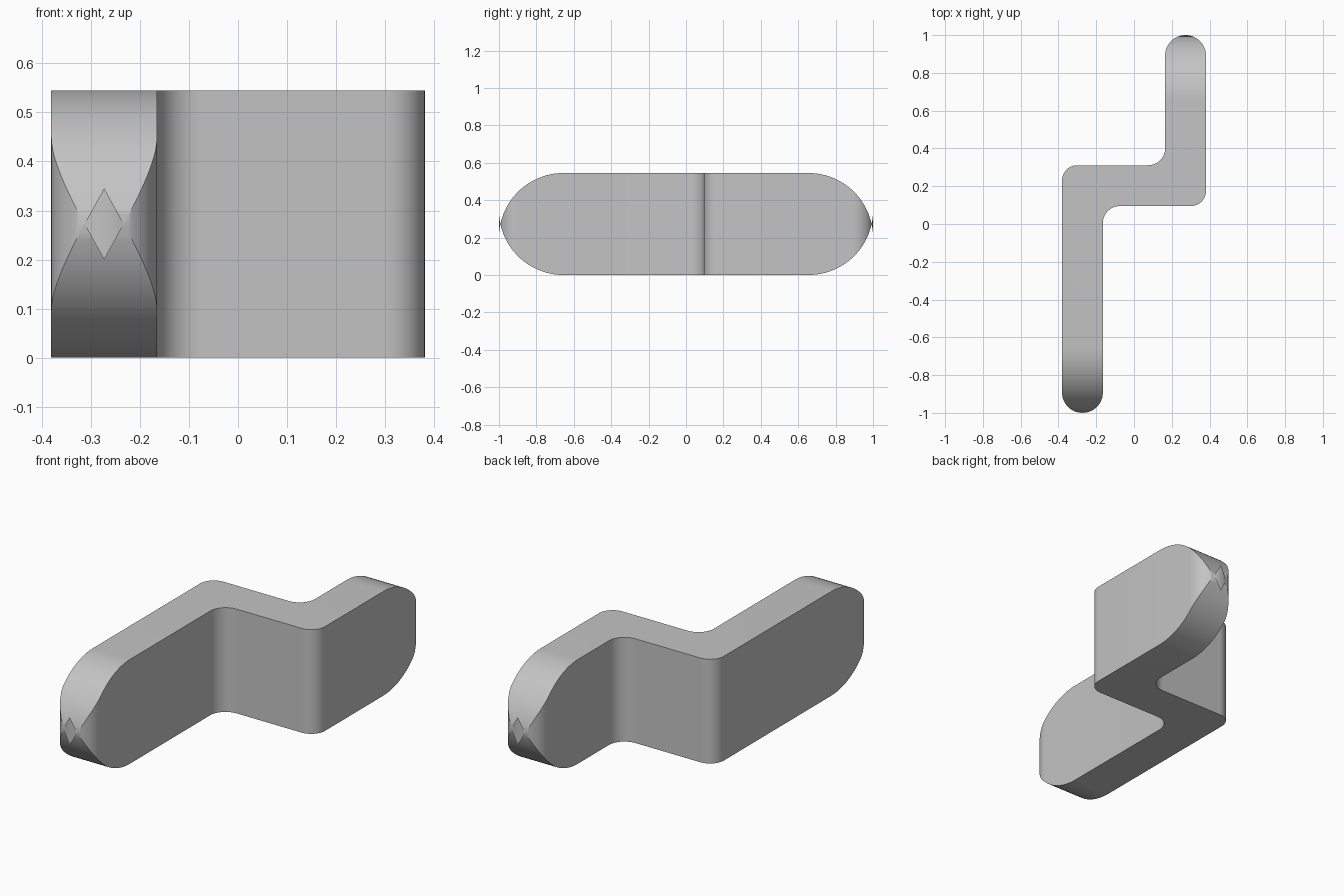
import bpy, bmesh
from math import sin, cos, pi, sqrt, asin, radians

cube = bpy.data.objects.get("Cube")
if cube:
    bpy.data.objects.remove(cube)

HEIGHT = 0.545      # bar height
OUT, IN = 0.381, 0.165   # outer and inner sides of the two legs
LOW, HIGH = 0.095, 0.311  # front and back of the cross web
ROUND = (OUT - IN) / 2    # plan rounding of the leg tips
FILLET = 0.345      # top and bottom rounding of the leg tips
BASE = 1 - FILLET   # where the tips start
MID = (OUT + IN) / 2


def corner(cx, cy, r, start, sweep, steps=10):
    """Points of a quarter-round corner in plan."""
    return [(cx + r * cos(radians(start + sweep * i / steps)),
             cy + r * sin(radians(start + sweep * i / steps))) for i in range(steps + 1)]


def tip_rows():
    """Half width, y, underside z for each row of a rounded tip."""
    ys = [(ROUND, BASE + FILLET * sin(i * pi / 48)) for i in range(24)]
    rows = [(w, y) for w, y in ys if y < 1 - ROUND - 0.005]
    meet = BASE + sqrt(FILLET ** 2 - (FILLET - HEIGHT / 2) ** 2)
    angles = [i * pi / 40 for i in range(21)] + [asin((meet - 1 + ROUND) / ROUND)]
    rows += [(ROUND * cos(a), 1 - ROUND + ROUND * sin(a)) for a in sorted(angles)]
    return [(w, y, FILLET - sqrt(max(0, FILLET ** 2 - (y - BASE) ** 2))) for w, y in rows]


bm = bmesh.new()

# Flat middle of the Z-shaped plan, counter-clockwise
r_in, r_out = 0.09, 0.08
right = [(-IN, -BASE)]
right += corner(-IN + r_in, LOW - r_in, r_in, 180, -90)
right += corner(OUT - r_out, LOW + r_out, r_out, 270, 90)
right += [(OUT, BASE)]
left = [(IN, BASE)]
left += corner(IN - r_in, HIGH + r_in, r_in, 0, -90)
left += corner(-OUT + r_out, HIGH - r_out, r_out, 90, 90)
left += [(-OUT, -BASE)]
plan = right + left
top = [bm.verts.new((x, y, HEIGHT)) for x, y in plan]
bottom = [bm.verts.new((x, y, 0)) for x, y in plan]
bm.faces.new(top)
bm.faces.new(bottom[::-1])
for i in range(len(plan) - 1):
    if i != len(right) - 1:
        bm.faces.new((bottom[i], bottom[i + 1], top[i + 1], top[i]))

# Rounded tips: the back one is the front one turned half round
for s in (1, -1):
    last = None
    for w, y, z in tip_rows():
        row = [bm.verts.new((s * (MID + side * w), s * y, h))
               for side, h in ((1, z), (1, HEIGHT - z), (-1, HEIGHT - z), (-1, z))]
        if last:
            for k in range(4):
                n = (k + 1) % 4
                bm.faces.new((last[k], row[k], row[n], last[n]))
        last = row

bmesh.ops.remove_doubles(bm, verts=bm.verts, dist=0.0001)
mesh = bpy.data.meshes.new("offset_bar")
bm.to_mesh(mesh)
bm.free()
bar = bpy.data.objects.new("offset_bar", mesh)
bpy.context.collection.objects.link(bar)

# Plain grey material
grey = bpy.data.materials.new("plain_grey")
grey.use_nodes = True
colour = (0.55, 0.55, 0.55, 1)
grey.diffuse_color = colour
grey.node_tree.nodes["Principled BSDF"].inputs["Base Color"].default_value = colour
mesh.materials.append(grey)

# Smooth curves, sharp edges
bpy.ops.object.select_all(action="DESELECT")
bar.select_set(True)
bpy.context.view_layer.objects.active = bar
bpy.ops.object.shade_smooth_by_angle(angle=radians(30))
